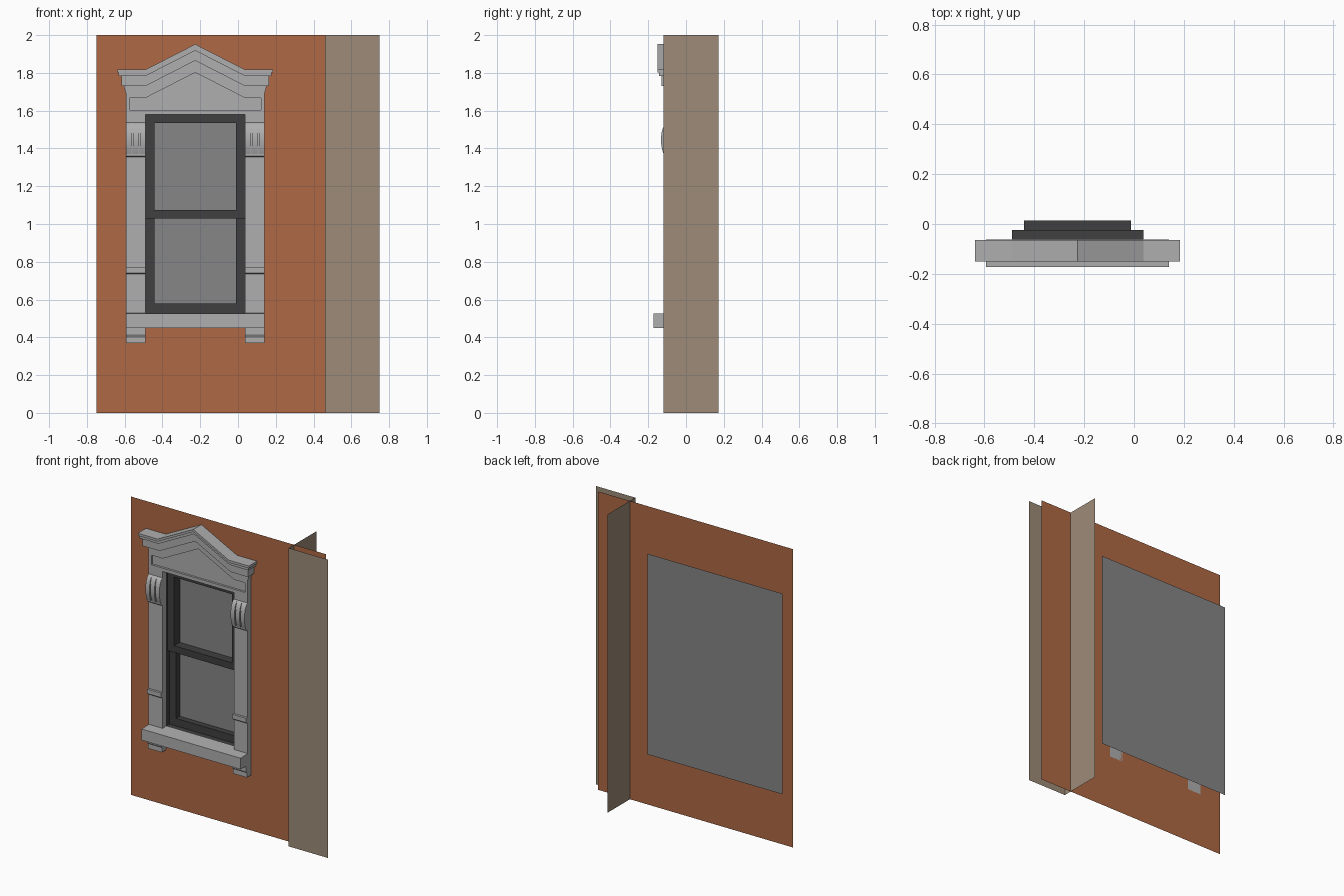
import bpy, bmesh

if "Cube" in bpy.data.objects:
    bpy.data.objects.remove(bpy.data.objects["Cube"])

CX = -0.2265            # window centre line
WALL = -0.063           # y of the brick face
BOARD = -0.098          # y of the trim face


def material(name, r, g, b):
    m = bpy.data.materials.new(name)
    m.diffuse_color = (r, g, b, 1)
    m.use_nodes = True
    m.node_tree.nodes["Principled BSDF"].inputs["Base Color"].default_value = m.diffuse_color
    return m


BRICK = material("brick", 0.43, 0.14, 0.058)
STONE = material("tan_stone", 0.34, 0.26, 0.19)
TRIM = material("trim_grey", 0.43, 0.43, 0.43)
DARK = material("dark_frame", 0.05, 0.05, 0.05)
GLASS = material("glass_grey", 0.24, 0.24, 0.24)


def make(name, verts, faces, mat):
    bm = bmesh.new()
    vs = [bm.verts.new(v) for v in verts]
    for f in faces:
        bm.faces.new([vs[i] for i in f])
    bmesh.ops.recalc_face_normals(bm, faces=bm.faces)
    me = bpy.data.meshes.new(name)
    bm.to_mesh(me)
    bm.free()
    me.materials.append(mat)
    ob = bpy.data.objects.new(name, me)
    bpy.context.collection.objects.link(ob)
    return ob


def prism(name, pts, a, b, mat=TRIM, axis="y"):
    """Extrude a profile: (x, z) points along y, or (y, z) points along x."""
    n = len(pts)
    verts = [(p, d, q) if axis == "y" else (d, p, q) for d in (a, b) for p, q in pts]
    faces = [tuple(range(n)), tuple(range(2 * n - 1, n - 1, -1))]
    faces += [(i, (i + 1) % n, n + (i + 1) % n, n + i) for i in range(n)]
    return make(name, verts, faces, mat)


def loft(name, loops, mat):
    """Bridge rectangles given as (x0, x1, z0, z1, y)."""
    verts, faces = [], []
    for x0, x1, z0, z1, y in loops:
        verts += [(x0, y, z0), (x1, y, z0), (x1, y, z1), (x0, y, z1)]
    for k in range(len(loops) - 1):
        for i in range(4):
            j = (i + 1) % 4
            faces.append((4 * k + i, 4 * k + j, 4 * k + 4 + j, 4 * k + 4 + i))
    return make(name, verts, faces, mat)


def centred(hw, z0, z1, y):
    return (CX - hw, CX + hw, z0, z1, y)


def sym(half):
    """Mirror a left half outline of (offset, z) about the window centre."""
    return [(CX - u, z) for u, z in half] + [(CX + u, z) for u, z in reversed(half) if u > 0]


def crest(hw, drop):
    """Left half of the pediment line: flat shoulder, then slope to the apex."""
    return [(hw, 1.817 - drop), (0.264, 1.817 - drop), (0, 1.952 - drop)]


def band(name, hw, top, bottom, front):
    upper = sym(crest(hw, top))
    lower = sym(crest(hw, bottom))
    prism(name, upper + lower[::-1], front, WALL - 0.001)


# Brick wall with window opening
loft("brick_wall", [(-0.75, 0.695, 0, 2, WALL), centred(0.264, 0.53, 1.58, WALL)], BRICK)

# Stone corner: front strip and return
make("stone_corner",
     [(0.75, -0.12, 0), (0.46, -0.12, 0), (0.46, 0.172, 0),
      (0.75, -0.12, 2), (0.46, -0.12, 2), (0.46, 0.172, 2)],
     [(0, 1, 4, 3), (1, 2, 5, 4)], STONE)

# Glass sheet behind the wall
make("glass", [(CX + sx * 0.5, 0.015, z) for sx, z in
               ((-1, 0.38), (1, 0.38), (1, 1.725), (-1, 1.725))], [(0, 1, 2, 3)], GLASS)

# Window frame and the two sashes
loft("window_frame", [centred(0.264, 0.53, 1.58, y) for y in (BOARD + 0.035, -0.025)], DARK)
loft("upper_sash", [centred(0.264, 1.03, 1.58, -0.025), centred(0.264, 1.03, 1.58, -0.045),
                    centred(0.215, 1.075, 1.535, -0.045), centred(0.215, 1.075, 1.535, 0.015)], DARK)
loft("lower_sash", [centred(0.264, 0.53, 1.06, -0.025), centred(0.215, 0.58, 1.035, -0.025),
                    centred(0.215, 0.58, 1.035, 0.015)], DARK)

# Surround board: pilasters and header with a recessed panel
surround = prism("window_surround",
                 sym([(0.264, 1.58), (0.264, 0.37), (0.367, 0.37), (0.367, 1.69),
                      (0.38, 1.735)] + crest(0.38, 0.08)[1:]), BOARD, WALL - 0.001)
cutter = prism("panel_cutter", sym([(0.347, 1.603)] + crest(0.347, 0.15)), -0.2, BOARD + 0.014)
cutter.hide_render = True
mod = surround.modifiers.new("panel", "BOOLEAN")
mod.operation = "DIFFERENCE"
mod.solver = "EXACT"
mod.object = cutter
bpy.context.view_layer.objects.active = surround
bpy.ops.object.modifier_apply(modifier=mod.name)
bpy.data.objects.remove(cutter)

# Pediment mouldings
band("cornice_cap", 0.412, 0, 0.016, -0.150)
band("cornice_step", 0.405, 0.014, 0.034, -0.143)
band("cornice_frieze", 0.391, 0.032, 0.087, -0.130)

# Sill
prism("sill", [(WALL, 0.45), (-0.172, 0.45), (-0.172, 0.525), (WALL, 0.53)],
      CX - 0.367, CX + 0.367, axis="x")

# Pilaster details on both sides
bulge = [(0.0, 1.537), (0.014, 1.528), (0.025, 1.507), (0.032, 1.48), (0.035, 1.45),
         (0.033, 1.42), (0.028, 1.393), (0.020, 1.37)]
for side, s in (("left", -1), ("right", 1)):
    inner, outer = CX + s * 0.264, CX + s * 0.367

    # Bands and foot
    for label, z0, z1 in (("bracket_band", 1.355, 1.372), ("pilaster_band", 0.735, 0.77)):
        prism(f"{side}_{label}", [(WALL, z0), (-0.108, z0), (-0.114, z0 + 0.006),
                                  (-0.114, z1), (WALL, z1)], inner, outer, axis="x")
    prism(f"{side}_foot", [(WALL, 0.37), (-0.106, 0.37), (-0.106, 0.40), (-0.116, 0.415),
                           (-0.116, 0.45), (WALL, 0.45)], inner, outer, axis="x")

    # Scrolled bracket: grooved core with three ribs
    parts = [("bracket_core", 0.264, 0.367, 0.75)]
    parts += [(f"bracket_rib_{i + 1}", 0.264 + i * 0.037, 0.293 + i * 0.037, 1) for i in range(3)]
    for label, u0, u1, k in parts:
        prof = [(BOARD + 0.002, 1.37), (BOARD + 0.002, 1.537)] + [(BOARD - d * k, z) for d, z in bulge]
        ob = prism(f"{side}_{label}", prof, CX + s * u0, CX + s * u1, axis="x")
        bpy.ops.object.select_all(action="DESELECT")
        ob.select_set(True)
        bpy.context.view_layer.objects.active = ob
        bpy.ops.object.shade_smooth_by_angle()
